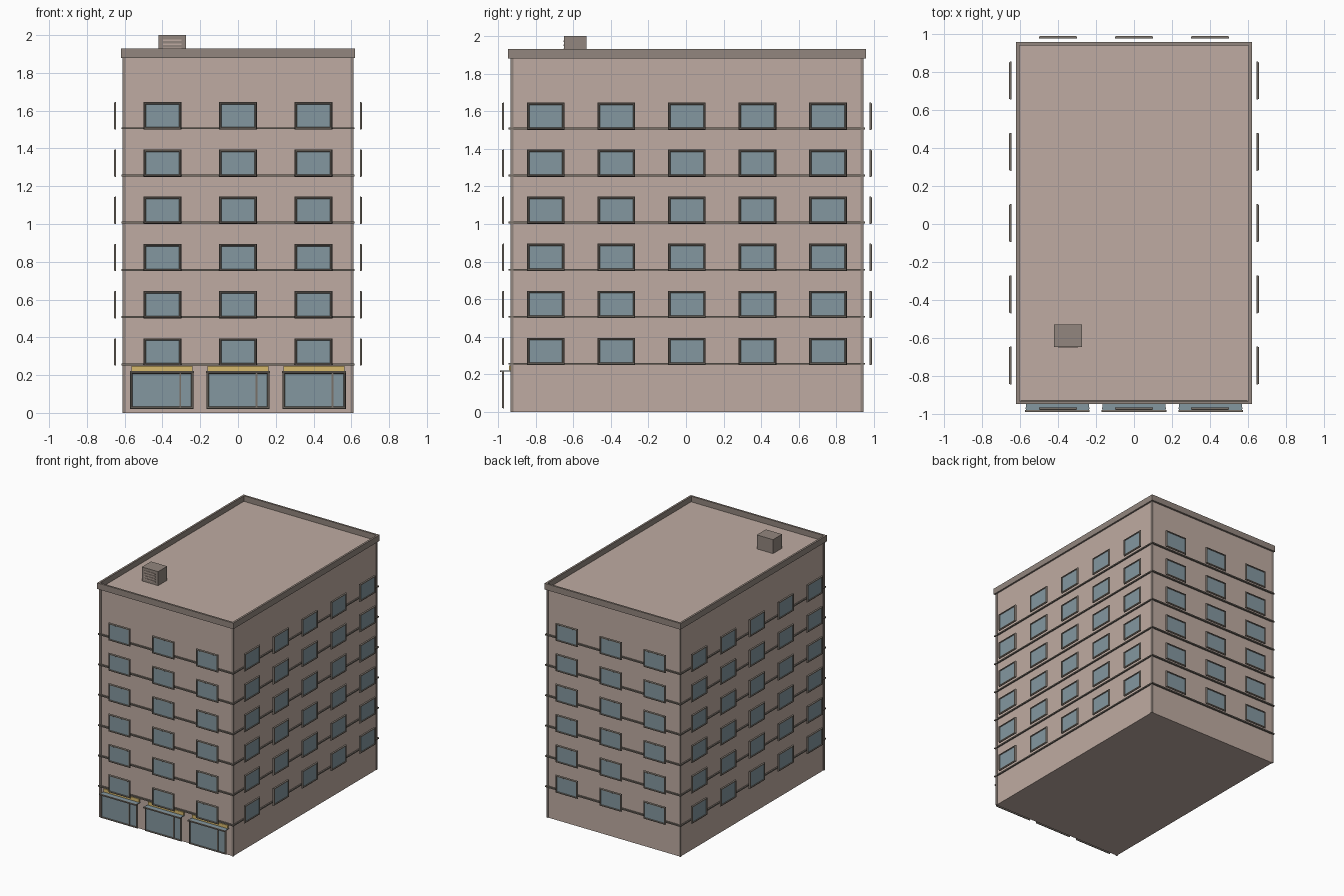
import bpy, bmesh
from math import pi
from mathutils import Matrix, Vector

if "Cube" in bpy.data.objects:
    bpy.data.objects.remove(bpy.data.objects["Cube"])

CY = 0.005                       # building centre in y
FLOORS = [0.25 * i for i in range(1, 7)]


def mat(name, rgb):
    m = bpy.data.materials.new(name)
    m.diffuse_color = (*rgb, 1)
    m.use_nodes = True
    m.node_tree.nodes["Principled BSDF"].inputs["Base Color"].default_value = m.diffuse_color
    return m


WALL = mat("wall", (0.52, 0.41, 0.36))
TRIM = mat("trim", (0.29, 0.24, 0.21))
FRAME = mat("frame", (0.19, 0.165, 0.14))
GLASS = mat("glass", (0.23, 0.31, 0.35))
YELLOW = mat("yellow", (0.67, 0.48, 0.15))


def finish(bm, name, *mats):
    bmesh.ops.recalc_face_normals(bm, faces=bm.faces)
    me = bpy.data.meshes.new(name)
    bm.to_mesh(me)
    bm.free()
    for m in mats:
        me.materials.append(m)
    ob = bpy.data.objects.new(name, me)
    bpy.context.collection.objects.link(ob)
    return ob


def add_box(bm, x0, x1, y0, y1, z0, z1):
    c = Vector(((x0 + x1) / 2, (y0 + y1) / 2, (z0 + z1) / 2))
    m = Matrix.Translation(c) @ Matrix.Diagonal((x1 - x0, y1 - y0, z1 - z0, 1))
    bmesh.ops.create_cube(bm, size=1, matrix=m)


def box(name, m, *dims):
    bm = bmesh.new()
    add_box(bm, *dims)
    return finish(bm, name, m)


def rect_band(name, m, hx, hy, t, z0, z1):
    """Closed rectangular band running round the building."""
    bm = bmesh.new()
    loops = []
    for d, z in ((0, z0), (0, z1), (t, z1), (t, z0)):
        a, b = hx - d, hy - d
        loops.append([bm.verts.new((x, y + CY, z))
                      for x, y in ((-a, -b), (a, -b), (a, b), (-a, b))])
    for k in range(4):
        p, q = loops[k], loops[(k + 1) % 4]
        for i in range(4):
            j = (i + 1) % 4
            bm.faces.new((p[i], p[j], q[j], q[i]))
    return finish(bm, name, m)


def add_panel(bm, mtx, w, h, steps):
    """Framed pane facing local -y; steps are (inset, outward depth)."""
    loops = []
    for d, out in steps:
        a, b = w / 2 - d, h / 2 - d
        loops.append([bm.verts.new(mtx @ Vector((x, -out, z)))
                      for x, z in ((-a, -b), (a, -b), (a, b), (-a, b))])
    bm.faces.new(loops[0][::-1])
    for p, q in zip(loops, loops[1:]):
        for i in range(4):
            j = (i + 1) % 4
            bm.faces.new((p[i], p[j], q[j], q[i]))
    bm.faces.new(loops[-1]).material_index = 1


# Main block, corner posts, floor ledges and parapet
box("building_walls", WALL, -0.606, 0.606, CY - 0.934, CY + 0.934, 0, 1.885)
bm = bmesh.new()
for sx in (-1, 1):
    for sy in (-1, 1):
        x, y = sx * 0.603, CY + sy * 0.931
        add_box(bm, x - 0.008, x + 0.008, y - 0.008, y + 0.008, 0, 1.885)
finish(bm, "corner_posts", TRIM)
for i, z in enumerate(FLOORS):
    rect_band(f"floor_ledge_{i + 1}", FRAME, 0.617, 0.948, 0.015, z + 0.002, z + 0.012)
rect_band("roof_parapet", TRIM, 0.62, 0.952, 0.016, 1.88, 1.93)

# Windows stand slightly off each wall
STEPS = ((0, 0), (0, 0.006), (0.004, 0.012), (0.010, 0.012), (0.013, 0.007))
AXES = [0.4 * i for i in (-1, 0, 1)], [0.375 * i for i in (-2, -1, 0, 1, 2)]
for name, turn, off, cols in (("front", 0, 0.972, AXES[0]), ("right", 1, 0.645, AXES[1]),
                              ("back", 2, 0.972, AXES[0]), ("left", 3, 0.645, AXES[1])):
    bm = bmesh.new()
    spin = Matrix.Translation((0, CY, 0)) @ Matrix.Rotation(turn * pi / 2, 4, 'Z')
    for z in FLOORS:
        for u in cols:
            add_panel(bm, spin @ Matrix.Translation((u, -off, z + 0.0725)), 0.2, 0.145, STEPS)
    finish(bm, f"{name}_windows", FRAME, GLASS)

# Shop fronts: framed glazing, door bar, canopy and yellow fascia
for i, x in enumerate((-0.403, 0, 0.403)):
    bm = bmesh.new()
    add_panel(bm, Matrix.Translation((x, -0.967, 0.12)), 0.335, 0.2, STEPS)
    finish(bm, f"shop_glazing_{i + 1}", FRAME, GLASS)
    box(f"shop_door_bar_{i + 1}", FRAME, x + 0.092, x + 0.102, -0.979, -0.970, 0.03, 0.21)
    box(f"shop_canopy_{i + 1}", GLASS, x - 0.165, x + 0.165, -0.982, -0.930, 0.216, 0.221)
    box(f"shop_canopy_lip_{i + 1}", FRAME, x - 0.17, x + 0.17, -0.99, -0.980, 0.212, 0.222)
    box(f"shop_fascia_{i + 1}", YELLOW, x - 0.162, x + 0.162, -0.942, -0.928, 0.221, 0.248)

# Rooftop vent unit with front louvres
box("roof_vent", TRIM, -0.422, -0.274, -0.648, -0.53, 1.88, 2.0)
bm = bmesh.new()
for k in range(4):
    z = 1.905 + 0.021 * k
    add_box(bm, -0.398, -0.298, -0.652, -0.645, z, z + 0.008)
finish(bm, "vent_louvres", WALL)
